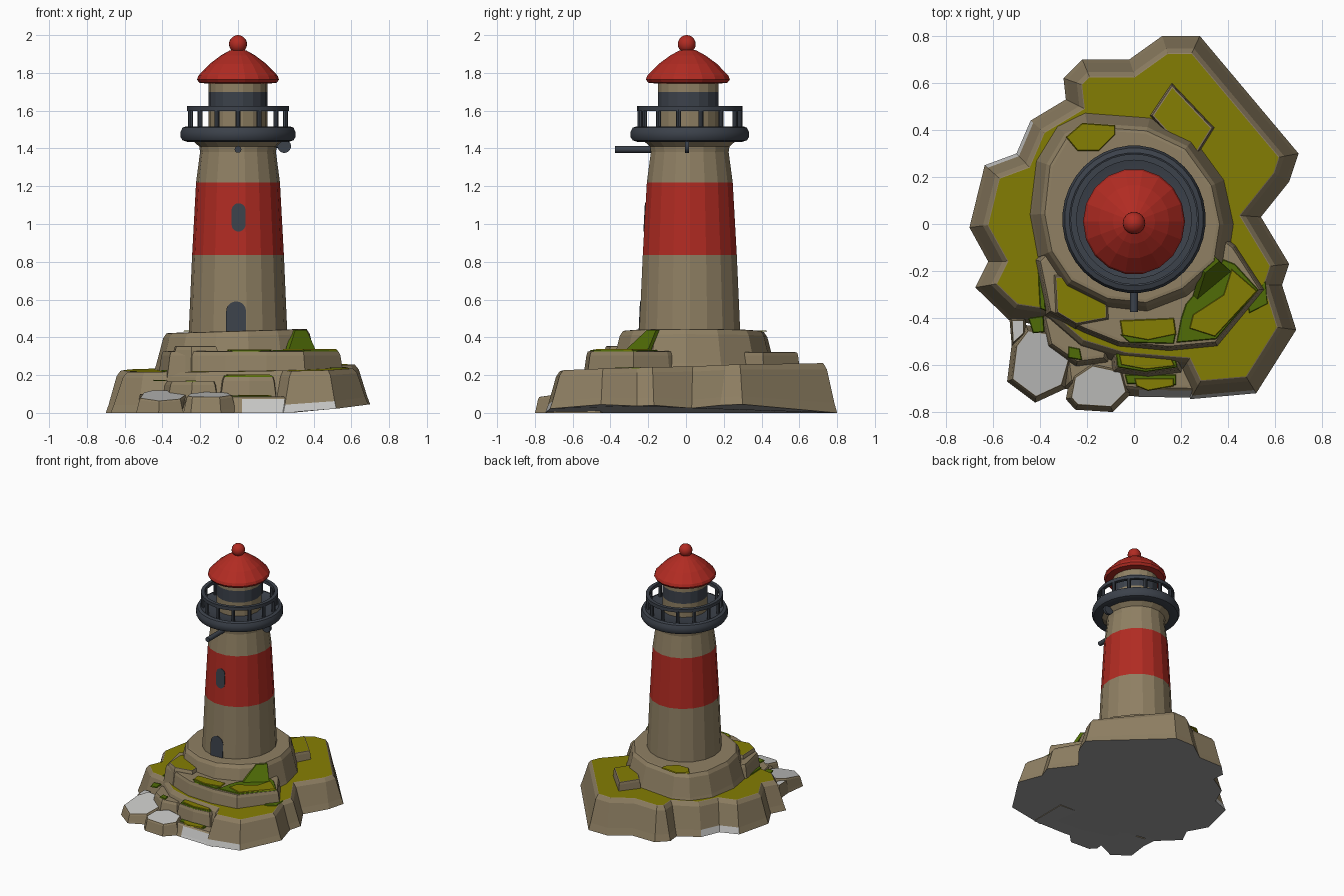
import bpy, bmesh, math
from mathutils import Vector, Matrix

if "Cube" in bpy.data.objects:
    bpy.data.objects.remove(bpy.data.objects["Cube"])

CY = 0.02  # tower axis y


def material(name, col):
    m = bpy.data.materials.new(name)
    m.diffuse_color = (*col, 1)
    m.use_nodes = True
    m.node_tree.nodes["Principled BSDF"].inputs["Base Color"].default_value = m.diffuse_color
    return m


MATS = [material("stone", (.275, .215, .125)), material("red_paint", (.44, .024, .016)),
        material("slate_metal", (.045, .054, .07)), material("olive_moss", (.235, .21, .001)),
        material("green_moss", (.08, .15, .002)), material("pale_rock", (.56, .56, .55)),
        material("underside_grey", (.35, .35, .35))]
STONE, RED, SLATE, OLIVE, GREEN, PALE, UNDER = range(7)


def finish(name, bm, smooth=0):
    bmesh.ops.recalc_face_normals(bm, faces=bm.faces)
    me = bpy.data.meshes.new(name)
    bm.to_mesh(me)
    bm.free()
    for m in MATS:
        me.materials.append(m)
    ob = bpy.data.objects.new(name, me)
    bpy.context.collection.objects.link(ob)
    if smooth:
        bpy.ops.object.select_all(action='DESELECT')
        ob.select_set(True)
        bpy.context.view_layer.objects.active = ob
        bpy.ops.object.shade_smooth_by_angle(angle=math.radians(smooth))
    return ob


def loft(bm, rings, mats):
    """Skin closed rings; mats[i] colours the band above ring i."""
    vs = [[bm.verts.new(p) for p in r] for r in rings]
    n = len(vs[0])
    for a, b, m in zip(vs, vs[1:], mats):
        for i in range(n):
            j = (i + 1) % n
            bm.faces.new((a[i], a[j], b[j], b[i])).material_index = m
    return bm.faces.new(vs[0][::-1]), bm.faces.new(vs[-1])


def lathe(name, prof, mats, n, smooth=0, cy=CY, sy=1.0):
    bm = bmesh.new()
    rings = [[(r * math.cos(a), cy + sy * r * math.sin(a), z) for a in
              [-math.pi / 2 + (i + .5) * math.tau / n for i in range(n)]] for r, z in prof]
    if isinstance(mats, int):
        mats = [mats] * (len(prof) - 1)
    lo, hi = loft(bm, rings, mats)
    lo.material_index, hi.material_index = mats[0], mats[-1]
    return finish(name, bm, smooth)


def inset(pts, d):
    """Offset a counter-clockwise outline inward."""
    out = []
    for i, p in enumerate(pts):
        e1 = (p - pts[i - 1]).normalized()
        e2 = (pts[(i + 1) % len(pts)] - p).normalized()
        n1, n2 = Vector((-e1.y, e1.x)), Vector((-e2.y, e2.x))
        m = (n1 + n2).normalized()
        out.append(p + m * d / max(m.dot(n1), .6))
    return out


def outline(pts):
    p = [Vector(q) for q in pts]
    area = sum(p[i - 1].x * p[i].y - p[i].x * p[i - 1].y for i in range(len(p)))
    return p if area > 0 else p[::-1]


def rock(name, pts, z0, z1, slope, top=STONE, rim=.012, under=STONE, tilt=(0, 0), lift=False):
    """Chamfered boulder with sloped sides and a coloured inset top."""
    p = outline(pts)
    bm = bmesh.new()
    rings = []
    for f, d in ((0, 0), (.2, .2), (.88, .75), (1, 1), (1.01, None)):
        q = inset(p, slope + rim if d is None else slope * d)
        ring = []
        for v, o in zip(q, p):
            b = z0 + (max(0, .13 * (o.x - .35)) if lift else 0)
            t = z1 + tilt[0] * v.x + tilt[1] * v.y
            ring.append((v.x, v.y, b + (t - b) * f))
        rings.append(ring)
    lo, hi = loft(bm, rings, [STONE] * 4)
    lo.material_index, hi.material_index = under, top
    if z0 == 0:  # pale weathered foot along the front and back-left
        for f in bm.faces:
            c = f.calc_center_median()
            if c.z < .055 and f is not lo and ((c.y < -.6 and .05 < c.x < .6) or (c.x < -.4 and c.y > .25)):
                f.material_index = PALE
    return finish(name, bm)


def patch(name, pts, z, mat):
    """Thin moss plate."""
    p = outline(pts)
    bm = bmesh.new()
    lo, hi = loft(bm, [[(v.x, v.y, z - .002) for v in p], [(v.x, v.y, z + .005) for v in inset(p, .004)]], [mat])
    lo.material_index = hi.material_index = mat
    return finish(name, bm)


def tube(name, a, b, r, mat, n=12):
    a, b = Vector(a), Vector(b)
    bm = bmesh.new()
    rot = (b - a).to_track_quat('Z', 'Y').to_matrix().to_4x4()
    bmesh.ops.create_cone(bm, cap_ends=True, segments=n, radius1=r, radius2=r, depth=(b - a).length,
                          matrix=Matrix.Translation((a + b) / 2) @ rot)
    for f in bm.faces:
        f.material_index = mat
    return finish(name, bm, 40)


# --- rock island ---
rock("island_base", [(.12, .8), (.28, .8), (.7, .3), (.66, .18), (.54, .03), (.66, -.17), (.63, -.26),
                     (.69, -.45), (.52, -.72), (.24, -.745), (.19, -.64), (-.05, -.62), (-.25, -.56),
                     (-.4, -.43), (-.53, -.41), (-.675, -.27), (-.62, -.16), (-.7, -.015), (-.635, .25),
                     (-.5, .3), (-.44, .44), (-.29, .53), (-.3, .62), (-.22, .7), (-.02, .7)],
     0, .234, .072, OLIVE, .004, UNDER, (.02, .03), True)
rock("low_step", [(-.34, -.4), (-.3, -.7), (.02, -.735), (.3, -.74), (.3, -.45)], 0, .085, .04, STONE, under=UNDER)
rock("left_step", [(-.42, -.36), (-.38, -.53), (-.25, -.62), (-.1, -.6), (-.06, -.4)], .02, .165, .035)
rock("middle_step", [(-.12, -.42), (-.1, -.64), (.06, -.66), (.21, -.64), (.24, -.42)], .02, .19, .03)
rock("front_left_stone", [(-.54, -.67), (-.42, -.76), (-.29, -.7), (-.25, -.56), (-.33, -.45), (-.46, -.43),
                          (-.52, -.51)], 0, .21, .022, PALE, .003, UNDER, (0, .2))
rock("front_stone", [(-.29, -.745), (-.25, -.79), (-.09, -.8), (-.01, -.72), (-.04, -.61), (-.18, -.58),
                     (-.27, -.64)], 0, .2, .022, PALE, .003, UNDER, (0, .15))
rock("left_foot_stone", [(-.53, -.4), (-.46, -.4), (-.46, -.47), (-.52, -.52)], 0, .1, .01, PALE, .003, UNDER)
rock("front_terrace", [(.44, -.08), (.57, -.28), (.36, -.53), (.15, -.55), (-.07, -.53), (-.22, -.47),
                       (-.38, -.39), (-.43, -.15), (-.2, .1), (.2, .1)], .15, .325, .03)
rock("left_ledge", [(-.36, -.2), (-.35, -.39), (-.25, -.45), (-.09, -.42), (-.1, -.2)], .2, .352, .025, OLIVE, .004)
rock("back_block", [(.16, .61), (.35, .41), (.25, .25), (.06, .46)], .18, .32, .014, OLIVE, .006)
rock("tower_plinth", [(-.21, .48), (.07, .46), (.26, .37), (.39, .19), (.43, 0), (.4, -.19), (.24, -.33),
                      (.06, -.4), (-.13, -.38), (-.31, -.29), (-.41, -.14), (-.445, .04), (-.42, .27), (-.33, .42)],
     .22, .432, .065, tilt=(.03, 0))

# --- moss patches ---
patch("terrace_moss_dark", [(.38, -.15), (.43, -.17), (.53, -.28), (.35, -.49), (.18, -.505), (.2, -.4), (.22, -.34)],
      .328, GREEN)
patch("terrace_moss", [(.415, -.19), (.525, -.285), (.345, -.48), (.235, -.445), (.25, -.385), (.38, -.3)], .333, OLIVE)
patch("centre_moss_dark", [(-.06, -.47), (.18, -.46), (.17, -.51), (-.02, -.505)], .327, GREEN)
patch("centre_moss", [(-.06, -.41), (.17, -.4), (.18, -.47), (.06, -.495), (-.05, -.475)], .331, OLIVE)
patch("middle_step_moss_dark", [(-.08, -.53), (.17, -.53), (.185, -.61), (.05, -.63), (-.07, -.61)], .193, GREEN)
patch("middle_step_moss", [(-.065, -.555), (.155, -.56), (.175, -.605), (.05, -.62), (-.055, -.6)], .197, OLIVE)
patch("low_step_moss_dark", [(-.04, -.64), (.18, -.64), (.18, -.685), (-.03, -.68)], .087, GREEN)
patch("low_step_moss", [(.0, -.655), (.17, -.655), (.17, -.69), (.06, -.71), (.01, -.69)], .091, OLIVE)
patch("left_moss_spot", [(-.28, -.57), (-.22, -.58), (-.23, -.53), (-.28, -.52)], .167, GREEN)
patch("stone_moss_spot", [(-.45, -.4), (-.385, -.39), (-.38, -.46), (-.43, -.465)], .17, GREEN)
patch("right_moss_dark", [(.56, -.24), (.57, -.34), (.49, -.38), (.48, -.33)], .236, GREEN)
patch("left_moss_edge", [(-.41, -.18), (-.385, -.2), (-.375, -.37), (-.4, -.36)], .222, GREEN)
patch("plinth_moss", [(-.29, .37), (-.24, .31), (-.15, .31), (-.08, .38), (-.08, .42), (-.22, .43)], .432, OLIVE)
# moss on the sloped front-right side of the plinth
bm = bmesh.new()
lo, hi = loft(bm, [[(.265 + k, -.32 - k, .33), (.41 + k, -.2 - k, .33), (.36 + k, -.155 - k, .44),
                    (.3 + k, -.205 - k, .438)] for k in (-.015, .003)], [GREEN])
lo.material_index = hi.material_index = GREEN
finish("slope_moss", bm)

# --- tower ---
SY = 1.04
lathe("tower", [(.262, .4), (.243, .835), (.222, 1.22), (.201, 1.38), (.205, 1.41), (.25, 1.45), (.2, 1.48)],
      [STONE, RED, STONE, STONE, STONE, STONE], 18, sy=SY)
lathe("gallery_deck", [(.2, 1.44), (.27, 1.435), (.295, 1.443), (.305, 1.46), (.305, 1.488), (.295, 1.51),
                       (.275, 1.517), (.255, 1.507), (.15, 1.505)], SLATE, 36, 40, sy=1.03)
lathe("lantern_room", [(.157, 1.5), (.157, 1.61), (.157, 1.7), (.157, 1.76)], [STONE, SLATE, STONE], 18, cy=.012, sy=1.04)
lathe("roof", [(.15, 1.742), (.205, 1.748), (.217, 1.765), (.21, 1.785), (.15, 1.848), (.09, 1.893),
               (.045, 1.918), (.02, 1.925)], RED, 18, cy=.01, sy=1.04)
lathe("roof_ball", [(max(.004, .048 * math.sin(t)), 1.952 - .048 * math.cos(t)) for t in
                    [math.pi * i / 10 for i in range(11)]], RED, 18, 50, cy=.004)

# --- railing ---
bm = bmesh.new()
ring = [[(R * math.cos(a), CY + 1.03 * R * math.sin(a), z) for a in [math.tau * i / 36 for i in range(36)]]
        for R, z in ((.244, 1.598), (.27, 1.598), (.27, 1.624), (.244, 1.624), (.244, 1.598))]
caps = loft(bm, ring, [SLATE] * 4)
bmesh.ops.delete(bm, geom=list(caps), context='FACES_ONLY')
bmesh.ops.remove_doubles(bm, verts=bm.verts, dist=1e-5)
finish("handrail", bm, 40)
for i in range(14):
    a = math.tau * i / 14 - math.pi / 2
    x, y = .257 * math.cos(a), CY + .265 * math.sin(a)
    tube("rail_post", (x, y, 1.5), (x, y, 1.605), .013, SLATE, 8)


# --- door and window ---
def arch(name, x, z, w, h, round_bottom=False):
    r = w / 2
    pts = [(r * math.cos(t), h / 2 - r + r * math.sin(t)) for t in [math.pi * i / 10 for i in range(11)]]
    pts += [(-a, -b) for a, b in pts] if round_bottom else [(-r, -h / 2), (r, -h / 2)]
    lean = .0525 if round_bottom else .0454
    radius = .243 - .0545 * (z - .835) if round_bottom else .262 - .0437 * (z - .4)
    y = CY - radius * SY * math.cos(math.pi / 18)
    bm = bmesh.new()
    lo, hi = loft(bm, [[(x + a, y + d + b * lean, z + b) for a, b in pts] for d in (-.004, .004)], [SLATE])
    lo.material_index = hi.material_index = SLATE
    finish(name, bm)


arch("door", -.01, .505, .105, .17)
arch("window", .003, 1.035, .074, .15, True)

# --- fittings below the gallery ---
tube("front_spout", (0, -.375, 1.395), (0, -.17, 1.395), .018, SLATE)
tube("side_disc", (.245, -.005, 1.412), (.245, .015, 1.412), .036, SLATE, 16)
tube("side_bracket", (.18, .005, 1.412), (.25, .005, 1.412), .009, SLATE, 8)
